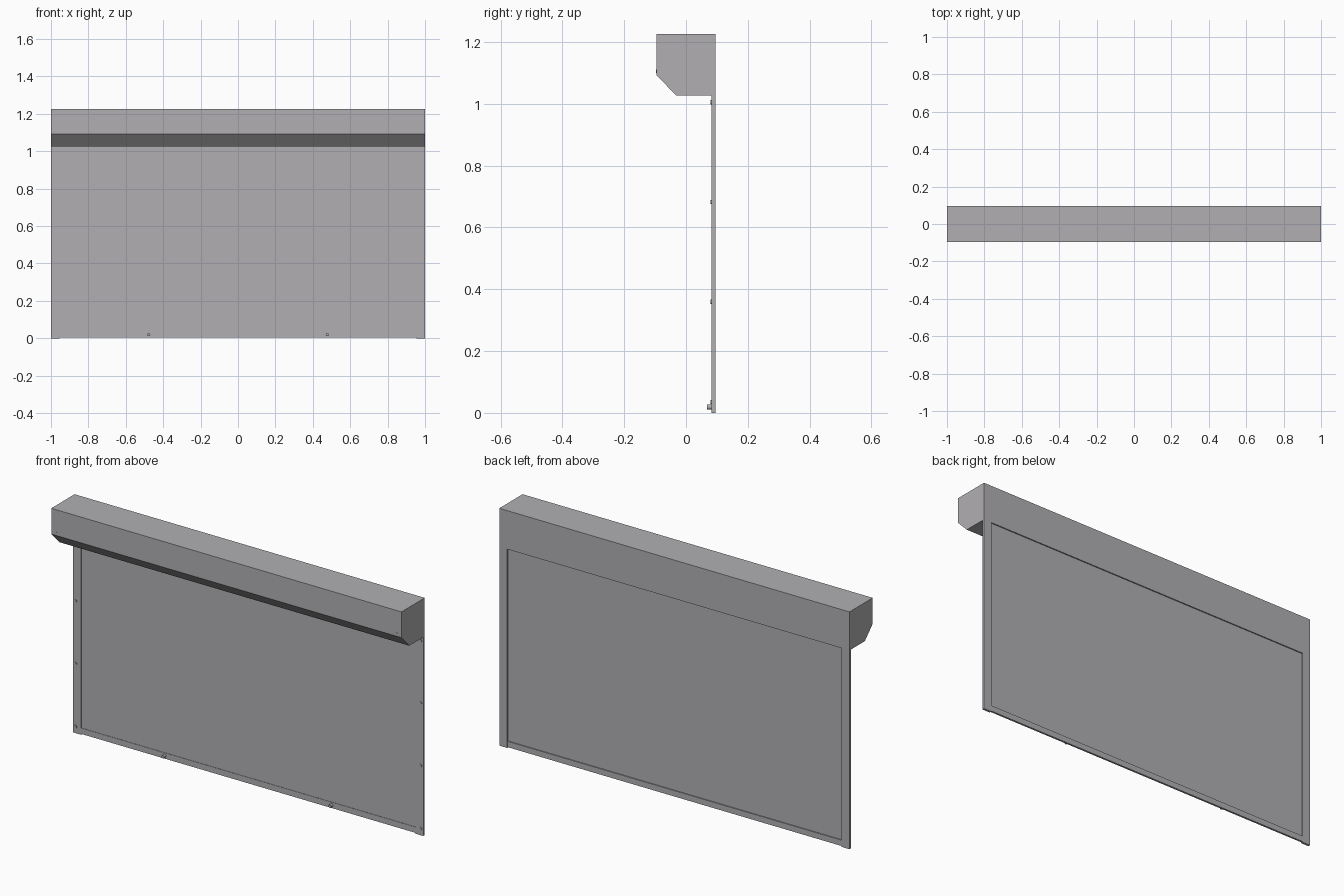
import bpy, bmesh, math

cube = bpy.data.objects.get("Cube")
if cube:
    bpy.data.objects.remove(cube, do_unlink=True)

grey = bpy.data.materials.new("light grey aluminium")
grey.use_nodes = True
colour = (0.44, 0.43, 0.445, 1)
grey.diffuse_color = colour
grey.node_tree.nodes["Principled BSDF"].inputs["Base Color"].default_value = colour

WALL = 0.095      # rear plane
FACE = 0.083      # front plane of the rails
HEAD = 1.026      # underside of the housing
INNER = 0.955     # inner edge of the rails


def finish(name, bm):
    bmesh.ops.recalc_face_normals(bm, faces=bm.faces)
    mesh = bpy.data.meshes.new(name)
    bm.to_mesh(mesh)
    bm.free()
    mesh.materials.append(grey)
    obj = bpy.data.objects.new(name, mesh)
    bpy.context.collection.objects.link(obj)
    return obj


def extrude_x(name, profile, x0, x1):
    """Sweep a (y, z) profile along x."""
    bm = bmesh.new()
    face = bm.faces.new([bm.verts.new((x0, y, z)) for y, z in profile])
    new = bmesh.ops.extrude_face_region(bm, geom=[face])["geom"]
    verts = [v for v in new if isinstance(v, bmesh.types.BMVert)]
    bmesh.ops.translate(bm, verts=verts, vec=(x1 - x0, 0, 0))
    return finish(name, bm)


def box(name, x0, x1, y0, y1, z0, z1):
    return extrude_x(name, [(y0, z0), (y1, z0), (y1, z1), (y0, z1)], x0, x1)


def stud(name, x, z, back, length, radius):
    """Round head pointing to the front."""
    bpy.ops.mesh.primitive_cylinder_add(
        vertices=20, radius=radius, depth=length,
        location=(x, back - length / 2, z), rotation=(math.pi / 2, 0, 0))
    obj = bpy.context.object
    obj.name = name
    obj.data.materials.append(grey)
    bpy.ops.object.shade_smooth_by_angle()


# Roller housing with chamfered lower front edge
extrude_x("housing", [(-0.095, 1.225), (-0.095, 1.092), (-0.031, HEAD),
                      (WALL, HEAD), (WALL, 1.225)], -1, 1)

# Fabric, bottom bar and its lower lip
box("screen", -INNER, INNER, 0.086, 0.089, 0.03, HEAD)
box("bottom_bar", -INNER, INNER, FACE + 0.001, WALL - 0.001, 0.004, 0.034)

for side, s in (("right", -1), ("left", 1)):
    # Side guide rail with its screws
    x0, x1 = sorted((s * INNER, s))
    box(side + "_rail", x0, x1, FACE, WALL, 0, HEAD)
    for i, z in enumerate((0.035, 0.36, 0.682, 1.005)):
        stud(f"{side}_rail_screw_{i + 1}", s * 0.985, z, FACE, 0.004, 0.007)
    # Housing screw and pull knob
    stud(side + "_housing_screw", s * 0.972, 1.105, -0.095, 0.002, 0.006)
    stud(side + "_pull_knob", s * 0.477, 0.019, FACE + 0.001, 0.016, 0.008)
